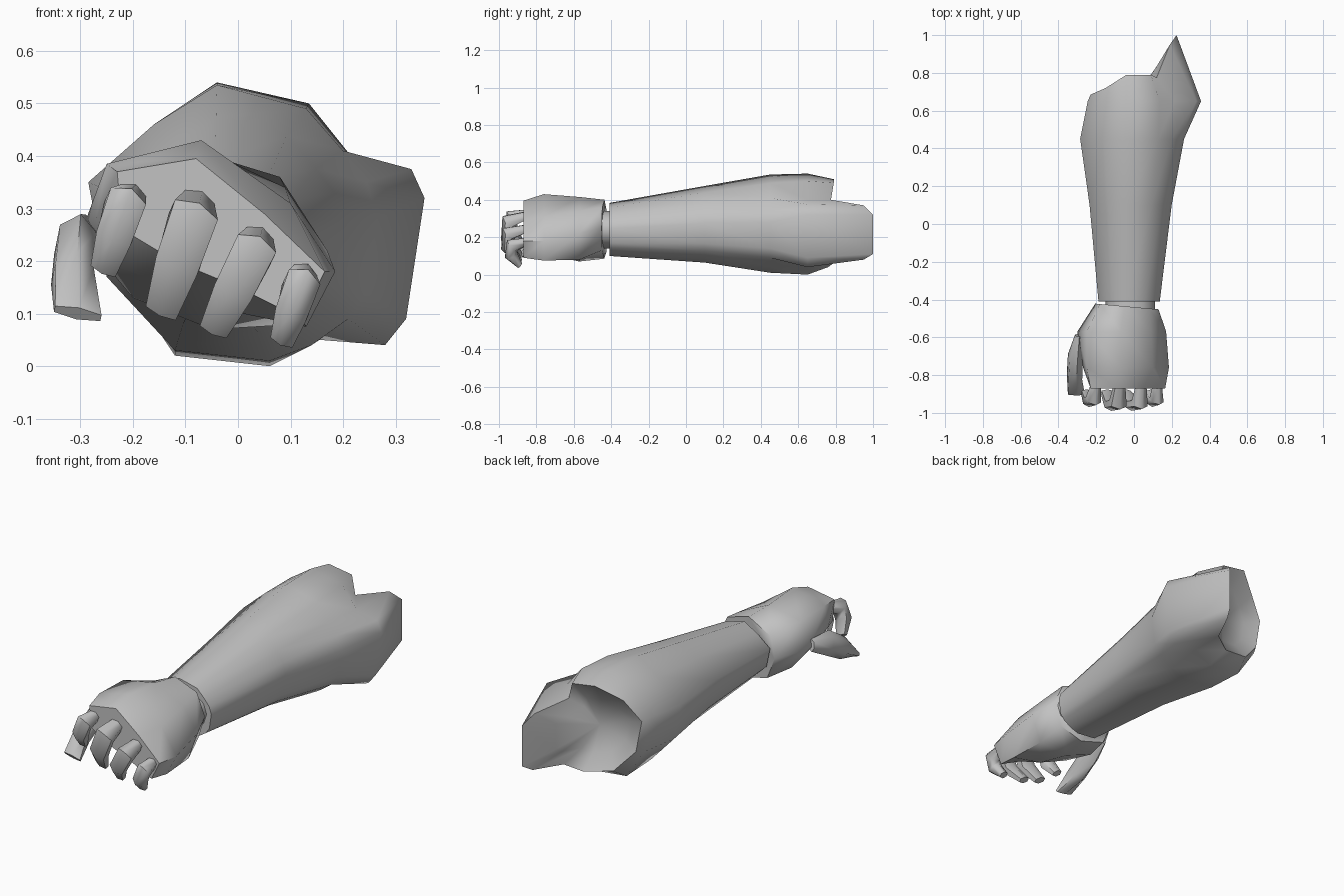
import bpy
import bmesh
import math
from mathutils import Vector

old = bpy.data.objects.get("Cube")
if old:
    bpy.data.objects.remove(old, do_unlink=True)

grey = bpy.data.materials.new("plain grey")
grey.use_nodes = True
grey.diffuse_color = (0.54, 0.54, 0.54, 1)
grey.node_tree.nodes["Principled BSDF"].inputs["Base Color"].default_value = (0.54, 0.54, 0.54, 1)


def loft(name, rings, end=None, angle=65):
    """Skin a list of equal rings; end is an optional centre for the last cap."""
    bm = bmesh.new()
    loops = [[bm.verts.new(p) for p in ring] for ring in rings]
    n = len(rings[0])
    for a, b in zip(loops, loops[1:]):
        for i in range(n):
            j = (i + 1) % n
            bm.faces.new((a[i], a[j], b[j], b[i]))
    bm.faces.new(loops[0])
    if end is None:
        bm.faces.new(loops[-1])
    else:
        hub = bm.verts.new(end)
        for i in range(n):
            bm.faces.new((loops[-1][i], loops[-1][(i + 1) % n], hub))
    bmesh.ops.recalc_face_normals(bm, faces=bm.faces)
    mesh = bpy.data.meshes.new(name)
    bm.to_mesh(mesh)
    bm.free()
    mesh.materials.append(grey)
    obj = bpy.data.objects.new(name, mesh)
    bpy.context.collection.objects.link(obj)
    bpy.ops.object.select_all(action="DESELECT")
    obj.select_set(True)
    bpy.context.view_layer.objects.active = obj
    bpy.ops.object.shade_smooth_by_angle(angle=math.radians(angle))


def at_y(y, outline):
    return [(x, y, z) for x, z in outline]


def tube(name, path, widths, depths, side, sides=6):
    """Tapered tube along a path, widths measured along the side direction."""
    pts = [Vector(p) for p in path]
    side = Vector(side).normalized()
    grow = 1 / math.cos(math.pi / sides)
    rings = []
    for i, p in enumerate(pts):
        tangent = pts[min(i + 1, len(pts) - 1)] - pts[max(i - 1, 0)]
        across = tangent.cross(side).normalized()
        ring = []
        for k in range(sides):
            a = math.tau * (k + 0.5) / sides
            ring.append(p + side * widths[i] * math.cos(a) * grow
                        + across * depths[i] * math.sin(a))
        rings.append(ring)
    loft(name, rings)


# Forearm: one muscle outline scaled towards the wrist, then the elbow bulge
muscle = [(-.04, .535), (.13, .49), (.2, .41), (.245, .35), (.265, .28), (.245, .14), (.21, .09),
          (.14, .04), (.06, .01), (-.12, .03), (-.25, .17), (-.285, .35), (-.16, .46)]
elbow = [(-.04, .54), (.135, .5), (.215, .4), (.33, .375), (.355, .32), (.32, .09), (.28, .04),
         (.155, .05), (.06, 0), (-.12, .02), (-.22, .17), (-.245, .35), (-.16, .46)]
# Slanted end: the elbow tip reaches further back than the upper lobe
stump = [(-.04, .79, .51), (.09, .79, .49), (.12, .775, .4), (.19, .95, .37), (.225, 1, .32),
         (.225, 1, .11), (.2, .95, .08), (.13, .8, .07), (.05, .76, .04), (-.1, .73, .07),
         (-.2, .69, .18), (-.23, .685, .34), (-.15, .72, .44)]
# Hollow behind the upper lobe
middle = Vector((-.01, .7, .26))
hollow = [middle + (Vector(p) - middle) * .62 - Vector((0, .03, 0)) for p in stump]


def scaled(y, cx, cz, s, t):
    return at_y(y, [(cx + x * s, cz + (z - .27) * t) for x, z in muscle])


loft("forearm", [scaled(-.41, -.02, .24, .59, .54), scaled(.1, -.01, .267, .79, .78),
                 at_y(.45, muscle), at_y(.65, elbow), stump, hollow],
     end=(.01, .68, .26))

# Wrist joint between forearm and hand
joint = [(-.02 + .13 * math.cos(a), .24 + .1 * math.sin(a))
         for a in (math.tau * k / 12 for k in range(12))]
loft("wrist_joint", [at_y(-.48, joint), at_y(-.38, joint)])

# Hand: tilted mitt from a slanted wrist opening to the knuckles
wrist = [(-.18, .34), (-.05, .4), (.08, .36), (.13, .25),
         (.09, .13), (-.03, .085), (-.16, .12), (-.205, .23)]
loft("hand", [
    [(x, -.44 - .09 * x, z) for x, z in wrist],
    at_y(-.57, [(-.25, .38), (-.07, .415), (.09, .34), (.17, .22),
                (.12, .08), (-.05, .07), (-.2, .13), (-.3, .25)]),
    at_y(-.76, [(-.25, .385), (-.07, .43), (.1, .31), (.185, .18),
                (.13, .075), (-.04, .11), (-.2, .18), (-.27, .28)]),
    at_y(-.87, [(-.23, .37), (-.08, .395), (.05, .29), (.165, .18),
                (.12, .09), (0, .15), (-.12, .2), (-.22, .26)])])

# Curled fingers: knuckle, bend and tip in the front plane, half width, reach
fingers = {
    "index_finger": ((-.2, .33), (-.215, .31), (-.255, .185), .037, -.93),
    "middle_finger": ((-.075, .32), (-.085, .285), (-.145, .105), .045, -.95),
    "ring_finger": ((.04, .25), (.03, .22), (-.045, .07), .04, -.95),
    "little_finger": ((.125, .18), (.12, .155), (.085, .05), .033, -.93),
}
for name, (knuckle, bend, tip, w, reach) in fingers.items():
    mid = [(b + t) / 2 for b, t in zip(bend, tip)]
    path = [(knuckle[0], -.84, knuckle[1]), (bend[0], reach, bend[1]),
            (mid[0], reach - .005, mid[1]), (tip[0], -.89, tip[1])]
    tube(name, path, (w * .6, w, w * .95, w * .7), (.02, .042, .036, .018), (.85, 0, -.4))

# Thumb hanging beside the palm
tube("thumb", [(-.295, -.59, .26), (-.31, -.7, .235), (-.315, -.81, .17), (-.305, -.9, .1)],
     (.015, .035, .037, .045), (.03, .06, .055, .014), (1, 0, -.2))
